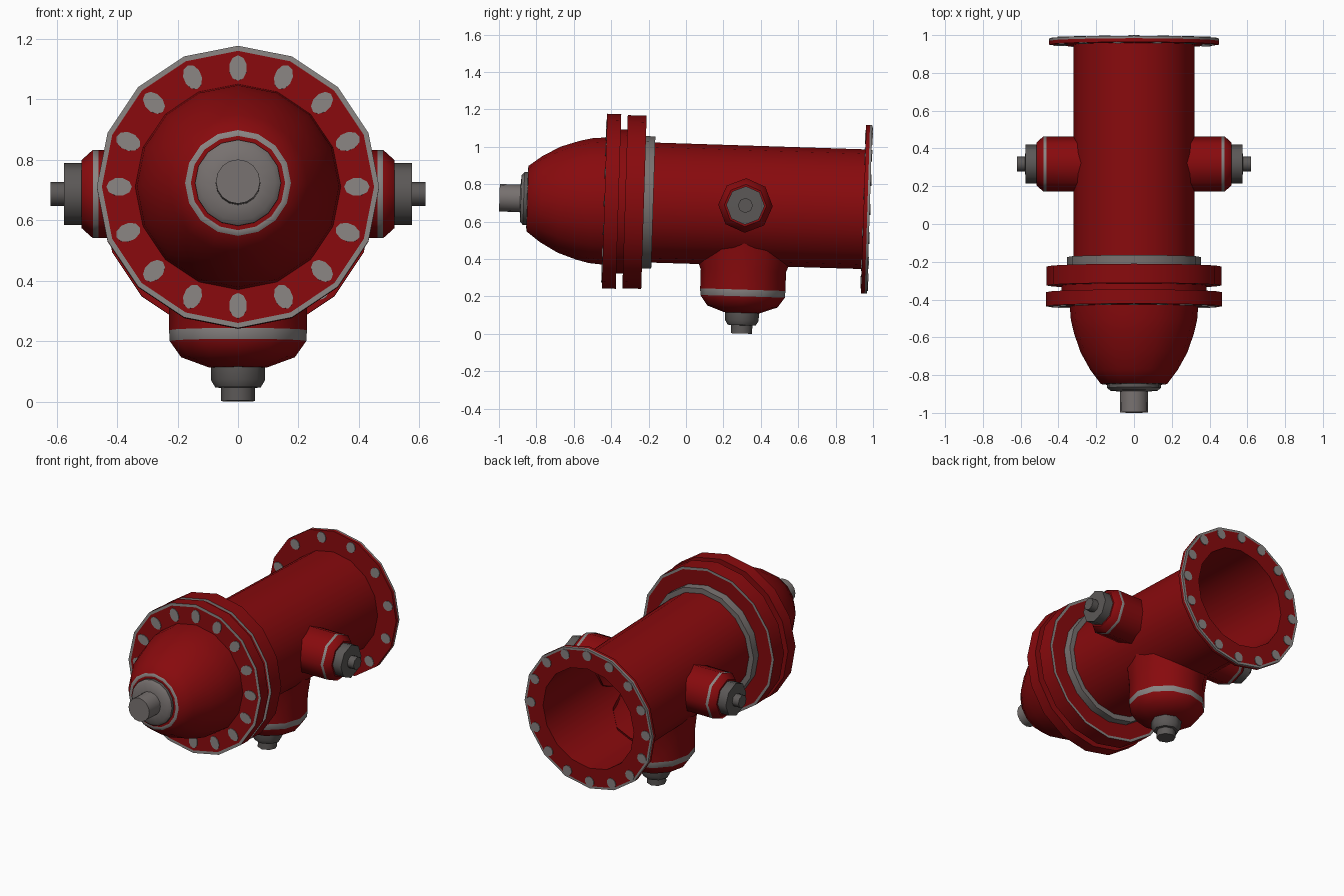
import bpy, bmesh, math
from mathutils import Vector, Matrix

if "Cube" in bpy.data.objects:
    bpy.data.objects.remove(bpy.data.objects["Cube"])


def material(name, rgb):
    m = bpy.data.materials.new(name)
    m.diffuse_color = (*rgb, 1)
    m.use_nodes = True
    m.node_tree.nodes["Principled BSDF"].inputs["Base Color"].default_value = m.diffuse_color
    return m


RED, TRIM, NUT, DARK = 0, 1, 2, 3
MATS = [material("hydrant_red", (0.245, 0.003, 0.004)),
        material("worn_grey", (0.25, 0.23, 0.225)),
        material("nut_grey", (0.185, 0.165, 0.16)),
        material("dark_nut_grey", (0.105, 0.097, 0.094))]

# The whole hydrant lies along y with a slight tilt
TILT = Matrix.Translation((0, 0, 0.696)) @ Matrix.Rotation(math.radians(-1.8), 4, 'X')
Y = Vector((0, 1, 0))


def finish(name, bm):
    bmesh.ops.recalc_face_normals(bm, faces=bm.faces)
    bm.transform(TILT)
    me = bpy.data.meshes.new(name)
    bm.to_mesh(me)
    bm.free()
    for m in MATS:
        me.materials.append(m)
    ob = bpy.data.objects.new(name, me)
    bpy.context.collection.objects.link(ob)
    bpy.ops.object.select_all(action='DESELECT')
    ob.select_set(True)
    bpy.context.view_layer.objects.active = ob
    bpy.ops.object.shade_smooth_by_angle(angle=math.radians(48))
    return ob


def lathe(name, profile, origin, axis, up, n, conform=None):
    """Revolve (distance, radius, material of the band up to the next point).
    conform moves the first ring onto the barrel of that radius."""
    origin, axis, up = Vector(origin), Vector(axis), Vector(up)
    side = axis.cross(up)
    bm = bmesh.new()
    rings = []
    for k, (t, r, _) in enumerate(profile):
        ring = []
        for i in range(n):
            a = 2 * math.pi * i / n
            off = up * (r * math.cos(a)) + side * (r * math.sin(a))
            d = t
            if conform and k == 0:
                d = math.sqrt(conform ** 2 - off.dot(axis.cross(Y)) ** 2)
            ring.append(bm.verts.new(origin + axis * d + off))
        rings.append(ring)
    for k in range(len(rings) - 1):
        for i in range(n):
            j = (i + 1) % n
            f = bm.faces.new((rings[k][i], rings[k][j], rings[k + 1][j], rings[k + 1][i]))
            f.material_index = profile[k][2]
    bm.faces.new(rings[-1]).material_index = profile[-1][2]
    return finish(name, bm)


def bolt_ring(name, y, radius, radial, tangential, count=16, phase=0, thick=0.008):
    """Oval bolt plates around the main axis, centred on the plane y."""
    bm = bmesh.new()
    for i in range(count):
        m = (Matrix.Rotation(2 * math.pi * i / count + math.radians(phase), 4, 'Y')
             @ Matrix.Translation((0, y, radius))
             @ Matrix.Diagonal((tangential, 1, radial, 1))
             @ Matrix.Rotation(math.pi / 2, 4, 'X'))
        bmesh.ops.create_cone(bm, cap_ends=True, segments=10, radius1=1, radius2=1,
                              depth=thick, matrix=m)
    for f in bm.faces:
        f.material_index = TRIM
    return finish(name, bm)


# Hollow barrel with base flange, collar, two discs and bonnet (open at the base)
lathe("barrel_and_bonnet", [
    (0.950, 0.320, RED), (0.983, 0.320, RED), (0.983, 0.436, TRIM),
    (0.983, 0.450, TRIM), (0.970, 0.450, RED), (0.950, 0.450, RED),
    (0.950, 0.320, RED), (-0.175, 0.321, NUT),
    (-0.175, 0.354, NUT), (-0.225, 0.354, RED),                     # collar
    (-0.225, 0.447, TRIM), (-0.225, 0.463, RED), (-0.326, 0.463, TRIM),
    (-0.326, 0.448, RED), (-0.326, 0.385, RED), (-0.361, 0.385, RED),  # gap
    (-0.361, 0.467, RED), (-0.436, 0.467, TRIM), (-0.436, 0.450, RED),
    (-0.436, 0.340, RED), (-0.51, 0.334, RED), (-0.58, 0.317, RED),  # bonnet
    (-0.68, 0.283, RED), (-0.775, 0.230, RED), (-0.848, 0.175, TRIM),
    (-0.850, 0.156, RED),
], (0, 0, 0), (0, 1, 0), (0, 0, 1), 16)

# Operating nut on the bonnet
lathe("bonnet_nut", [
    (0.845, 0.142, DARK), (0.868, 0.142, NUT), (0.883, 0.125, NUT), (0.887, 0.074, NUT),
    (0.998, 0.073, NUT),
], (0, 0, 0), (0, -1, 0), (0, 0, 1), 16)

# Side outlets with cap, nut and stem
for s, label in ((1, "right"), (-1, "left")):
    lathe(label + "_outlet", [
        (0.28, 0.146, RED), (0.462, 0.146, TRIM), (0.480, 0.146, RED),
        (0.517, 0.113, RED),
    ], (0, 0.318, 0), (s, 0, 0), (0, 0, 1), 8, conform=0.305)
    lathe(label + "_outlet_nut", [
        (0.510, 0.103, DARK), (0.575, 0.103, DARK), (0.576, 0.040, DARK),
        (0.620, 0.040, DARK),
    ], (0, 0.318, 0), (s, 0, 0), (0, 0, 1), 8)

# Large lower outlet
lathe("lower_outlet", [
    (0.22, 0.245, RED), (0.35, 0.228, RED), (0.450, 0.228, TRIM),
    (0.486, 0.226, RED), (0.540, 0.188, RED), (0.574, 0.095, RED),
], (0, 0.318, 0), (0, 0, -1), (0, 1, 0), 12, conform=0.305)
lathe("lower_outlet_nut", [
    (0.560, 0.090, DARK), (0.615, 0.090, DARK), (0.640, 0.075, DARK),
    (0.641, 0.057, DARK), (0.685, 0.057, DARK),
], (0, 0.318, 0), (0, 0, -1), (0, 1, 0), 8)

# Bolts on the bonnet disc and both faces of the base flange
bolt_ring("bonnet_bolts", -0.436, 0.393, 0.042, 0.030)
bolt_ring("flange_bolts_inner_face", 0.950, 0.400, 0.034, 0.031, count=12, phase=18)
bolt_ring("flange_bolts_outer_face", 0.983, 0.405, 0.032, 0.031)
